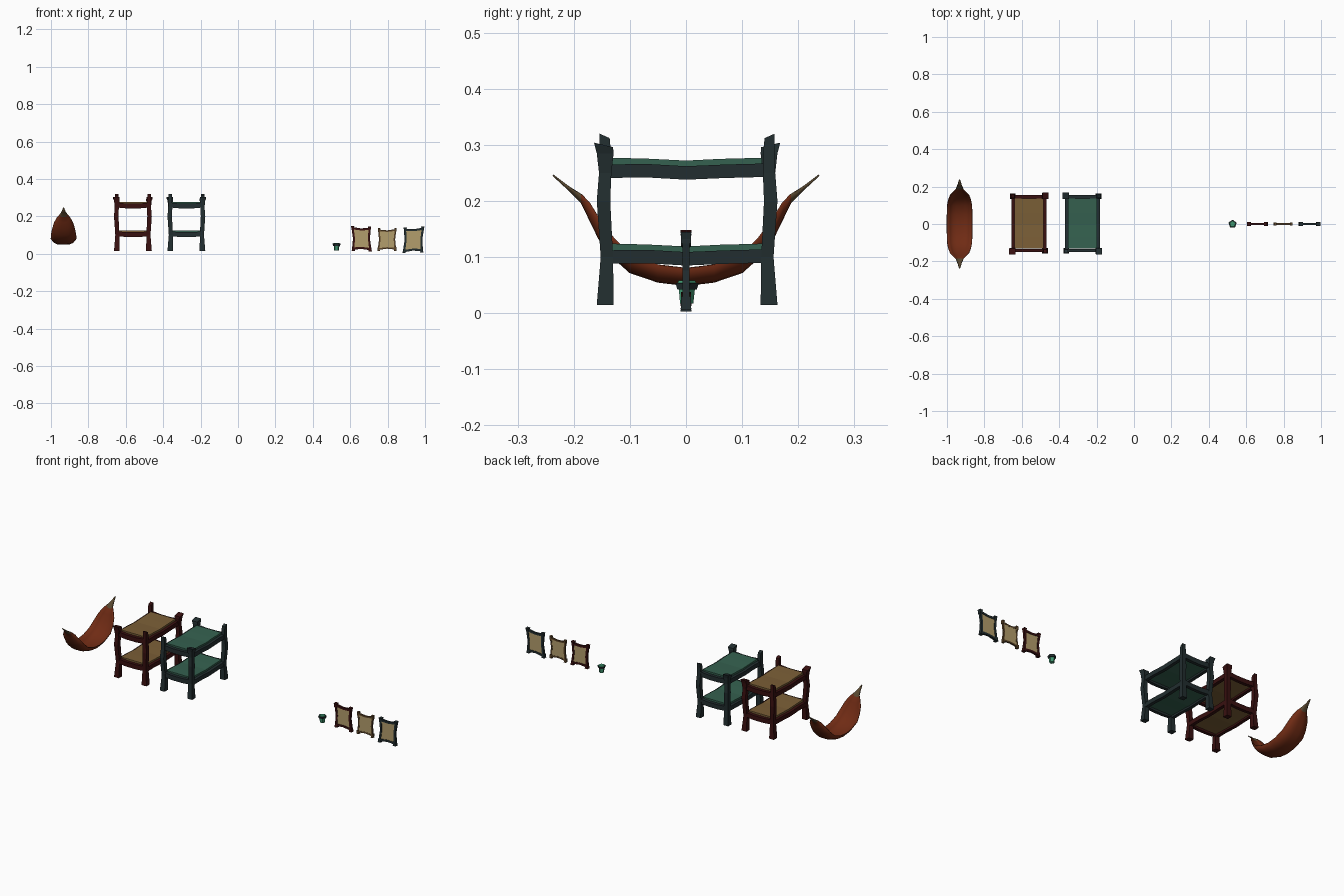
import bpy, bmesh, math
from mathutils import Vector

cube = bpy.data.objects.get("Cube")
if cube:
    bpy.data.objects.remove(cube)


def material(name, rgb):
    m = bpy.data.materials.new(name)
    m.use_nodes = True
    m.diffuse_color = (*rgb, 1)
    m.node_tree.nodes["Principled BSDF"].inputs["Base Color"].default_value = (*rgb, 1)
    return m


RED_WOOD = material("dark_red_wood", (0.04, 0.005, 0.005))
TEAL_WOOD = material("dark_teal_wood", (0.016, 0.027, 0.029))
BROWN_WOOD = material("brown_wood", (0.11, 0.06, 0.022))
TAN_CLOTH = material("tan_cloth", (0.2, 0.115, 0.038))
TEAL_CLOTH = material("teal_cloth", (0.036, 0.12, 0.08))
PAPER = material("paper", (0.45, 0.34, 0.15))
RUST_CLOTH = material("rust_cloth", (0.16, 0.024, 0.007))
ROPE = material("rope", (0.1, 0.065, 0.03))
GREEN = material("green", (0.05, 0.3, 0.16))


def make_object(name, bm, mats):
    bmesh.ops.recalc_face_normals(bm, faces=bm.faces)
    mesh = bpy.data.meshes.new(name)
    bm.to_mesh(mesh)
    bm.free()
    for m in mats:
        mesh.materials.append(m)
    obj = bpy.data.objects.new(name, mesh)
    bpy.context.collection.objects.link(obj)
    return obj


def beam(name, axis, sections, mat, tilt=0):
    """Four-sided hewn beam; sections are (along, a, b, half_a, half_b)."""
    order = {"x": (2, 0, 1), "y": (0, 2, 1), "z": (0, 1, 2)}[axis]
    bm = bmesh.new()
    rings = []
    for t, a, b, ha, hb in sections:
        ring = []
        for sa, sb in ((-1, -1), (1, -1), (1, 1), (-1, 1)):
            lean = tilt * sb if t == sections[-1][0] else 0
            p = (a + sa * ha, b + sb * hb, t + lean)
            co = {"x": (p[2], p[0], p[1]), "y": (p[0], p[2], p[1]), "z": p}[axis]
            ring.append(bm.verts.new(co))
        rings.append(ring)
    for lo, hi in zip(rings, rings[1:]):
        for i in range(4):
            j = (i + 1) % 4
            bm.faces.new((lo[i], lo[j], hi[j], hi[i]))
    bm.faces.new(rings[0])
    bm.faces.new(rings[-1])
    return make_object(name, bm, [mat])


# Bunk beds, mirrored about the gap between them
POST = [(0.015, 0.0, 0.015), (0.1, -0.003, 0.011), (0.2, 0.003, 0.012), (0.25, 0.0, 0.011)]
FLARED = [(0.285, 0.0, 0.015), (0.3, 0.003, 0.017)]
TALL = [(0.29, 0.0, 0.01), (0.316, 0.001, 0.009)]


def bunk(label, cx, out, wood, cloth):
    for sx, xname in ((out, "outer"), (-out, "inner")):
        for sy, yname in ((-1, "front"), (1, "back")):
            top = FLARED if (sx == out) == (sy < 0) else TALL
            rings = [(z, cx + sx * (0.086 + d), sy * (0.146 + d) + 0.002, h, h)
                     for z, d, h in POST + top]
            beam(f"{label}_{xname}_{yname}_post", "z", rings, wood, tilt=0.004 * sy)
    for level, z in (("lower", 0.1), ("upper", 0.253)):
        for s, side in ((-1, "right"), (1, "left")):
            rings = [(y, cx + s * 0.084, z + dz, 0.009, 0.012) for y, dz in
                     ((-0.145, 0), (-0.07, 0.001), (0, -0.003), (0.07, 0), (0.147, 0.002))]
            beam(f"{label}_{level}_{side}_rail", "y", rings, wood)
        for s, end in ((-1, "front"), (1, "back")):
            rings = [(cx + x, s * 0.144 + 0.002, z + 0.004 + dz, 0.009, 0.013)
                     for x, dz in ((-0.085, 0.003), (-0.03, -0.002), (0.03, -0.002), (0.085, 0.003))]
            beam(f"{label}_{level}_{end}_rail", "x", rings, wood)
        rings = [(y, cx, z + 0.009 + dz, 0.077, 0.012) for y, dz in
                 ((-0.132, 0.003), (-0.07, 0.0015), (0, -0.002), (0.06, 0.001), (0.135, 0.003))]
        beam(f"{label}_{level}_mattress", "y", rings, cloth)


bunk("red_bunk", -0.562, -1, RED_WOOD, TAN_CLOTH)
bunk("teal_bunk", -0.276, 1, TEAL_WOOD, TEAL_CLOTH)


# Hanging picture frames made of four bowed sticks around a sheet
def picture(label, cx, hw, z0, z1, skew, wood, thick):
    cz, hh = (z0 + z1) / 2, (z1 - z0) / 2
    stations = ((-1, 0, 1.5), (-0.75, 0, 1), (0, 1, 0.9), (0.75, 0, 1), (1, 0, 1.5))
    for s, side in ((-1, "right"), (1, "left")):
        rings = [(cz + t * hh + skew * s * 0.6, cx + s * (hw - 0.009 - 0.005 * bow) + skew * t,
                  0, thick * w, thick * 1.1 * w) for t, bow, w in stations]
        beam(f"{label}_{side}_stick", "z", rings, wood)
    for s, side in ((-1, "bottom"), (1, "top")):
        rings = [(cx + t * hw * 0.95 + skew * s, 0, cz + s * (hh - 0.013 - 0.004 * bow) + skew * t,
                  thick * w, thick * w) for t, bow, w in stations]
        beam(f"{label}_{side}_stick", "x", rings, wood)
    beam(f"{label}_sheet", "z", [(cz + s * (hh - 0.013), cx + s * skew, 0, hw - 0.012, 0.003)
                                 for s in (-1, 1)], PAPER)


picture("red_picture", 0.66, 0.054, 0.014, 0.147, -0.002, RED_WOOD, 0.006)
picture("brown_picture", 0.797, 0.053, 0.014, 0.138, 0.001, BROWN_WOOD, 0.0045)
picture("teal_picture", 0.938, 0.056, 0.005, 0.143, 0.003, TEAL_WOOD, 0.006)

# Hammock: half profile of (y, z, half width, edge rise), mirrored front to back
HALF = [(0, 0.05, 0.0675, 0.03), (0.05, 0.056, 0.0675, 0.03), (0.1, 0.073, 0.066, 0.032),
        (0.13, 0.1, 0.06, 0.035), (0.155, 0.133, 0.05, 0.035), (0.172, 0.168, 0.034, 0.028),
        (0.186, 0.197, 0.02, 0.014), (0.21, 0.221, 0.01, 0.005), (0.237, 0.246, 0.002, 0)]
profile = [(-y, z, w, r) for y, z, w, r in reversed(HALF[1:])] + HALF
bm = bmesh.new()
rows = []
for y, z, w, rise in profile:
    row = []
    for k in range(9):
        u = k / 4 - 1
        row.append(bm.verts.new((-0.9325 + u * w, y, z + rise * u ** 4)))
    rows.append(row)
for a, b in zip(rows, rows[1:]):
    for k in range(8):
        f = bm.faces.new((a[k], a[k + 1], b[k + 1], b[k]))
        f.smooth = True
        f.material_index = int(abs(f.calc_center_median().y) > 0.186)
hammock = make_object("hammock", bm, [RUST_CLOTH, ROPE])
solid = hammock.modifiers.new("cloth_thickness", "SOLIDIFY")
solid.thickness = 0.003
solid.offset = 0


# Small five-sided pot with a wide cap
def prism(name, z0, z1, r0, r1, mat):
    bm = bmesh.new()
    bmesh.ops.create_cone(bm, cap_ends=True, segments=5, radius1=r0, radius2=r1, depth=z1 - z0)
    bmesh.ops.translate(bm, verts=bm.verts, vec=Vector((0.527, 0, (z0 + z1) / 2)))
    return make_object(name, bm, [mat])


prism("pot_base", 0.017, 0.044, 0.013, 0.016, GREEN)
prism("pot_rim", 0.042, 0.054, 0.019, 0.023, TEAL_WOOD)
prism("pot_top", 0.053, 0.058, 0.019, 0.016, GREEN)
